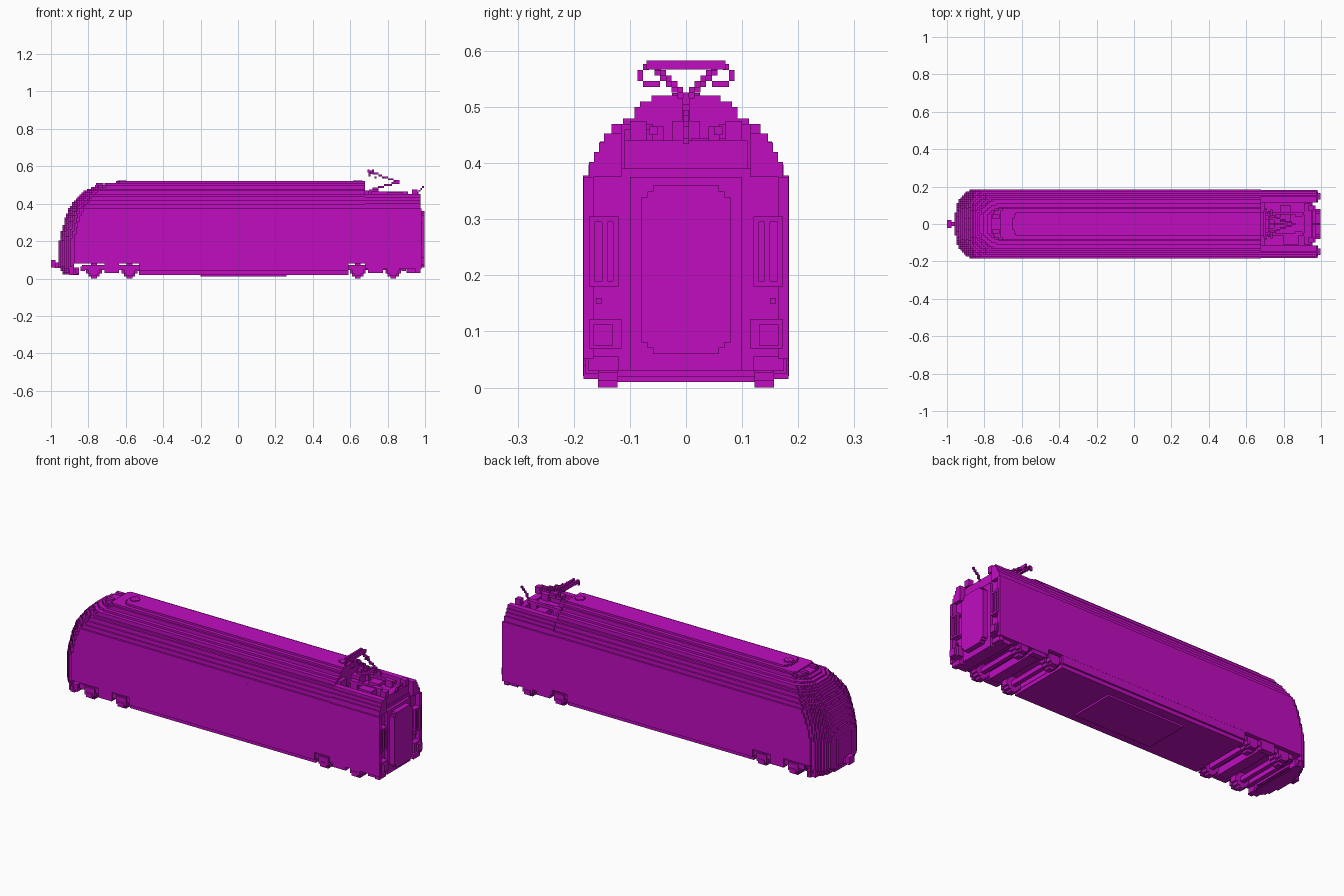
import bpy, bmesh, math
from mathutils import Vector

cube = bpy.data.objects.get("Cube")
if cube:
    bpy.data.objects.remove(cube, do_unlink=True)

V = 2 / 196  # size of one block

paint = bpy.data.materials.new("magenta paint")
paint.use_nodes = True
paint.diffuse_color = (0.53, 0.004, 0.53, 1)
paint.node_tree.nodes["Principled BSDF"].inputs["Base Color"].default_value = paint.diffuse_color


def snap(v):
    return round(v / V) * V


def make(name, bm):
    bmesh.ops.recalc_face_normals(bm, faces=bm.faces)
    mesh = bpy.data.meshes.new(name)
    bm.to_mesh(mesh)
    bm.free()
    mesh.materials.append(paint)
    obj = bpy.data.objects.new(name, mesh)
    bpy.context.collection.objects.link(obj)
    return obj


def box(bm, x0, x1, y0, y1, z0, z1):
    made = bmesh.ops.create_cube(bm, size=1)["verts"]
    for v in made:
        v.co = Vector(((x0 + x1) / 2 + v.co.x * (x1 - x0),
                       (y0 + y1) / 2 + v.co.y * (y1 - y0),
                       (z0 + z1) / 2 + v.co.z * (z1 - z0)))


def pair(bm, x0, x1, y0, y1, z0, z1):
    box(bm, x0, x1, y0, y1, z0, z1)
    box(bm, x0, x1, -y1, -y0, z0, z1)


def rod(bm, a, b, size=V):
    # Staircase of small blocks between two points
    a, b = Vector(a), Vector(b)
    n = max(1, math.ceil(max(abs(c) for c in b - a) / V))
    seen = set()
    for i in range(n + 1):
        p = a.lerp(b, i / n)
        key = tuple(round(c / V) for c in p)
        if key not in seen:
            seen.add(key)
            x, y, z = (k * V for k in key)
            h = size / 2
            box(bm, x - h, x + h, y - h, y + h, z - h, z + h)


def prism(bm, outline, z0, z1):
    face = bm.faces.new([bm.verts.new((x, y, z0)) for x, y in outline])
    ext = bmesh.ops.extrude_face_region(bm, geom=[face], use_keep_orig=True)["geom"]
    for v in ext:
        if isinstance(v, bmesh.types.BMVert):
            v.co.z = z1


# Roof steps as (top height, half width), nose line as (height, x)
STEPS = [(.375, .183), (.402, .173), (.42, .164), (.437, .155), (.453, .146), (.471, .129),
         (.48, .114), (.496, .096), (.507, .082), (.52, .061)]
NOSE = [(0, -.92), (.06, -.955), (.2, -.955), (.26, -.942), (.32, -.925), (.38, -.9),
        (.42, -.87), (.46, -.83), (.48, -.8), (.5, -.76), (.505, -.72), (.515, -.65)]


def half_width(z):
    return next((w for top, w in STEPS if z < top), STEPS[-1][1])


def nose_x(z):
    for (z0, x0), (z1, x1) in zip(NOSE, NOSE[1:]):
        if z <= z1:
            return x0 + (x1 - x0) * (z - z0) / (z1 - z0)
    return NOSE[-1][1]


def layer_outline(z, x_end):
    w = half_width(z)
    rows = round(w / V)
    pts = [(x_end, 0), (x_end, rows * V)]
    bend = .085 if z < .5 else .02
    last = None
    for j in range(rows, 0, -1):
        x = snap(nose_x(z) + bend * ((j - .5) / rows) ** 4)
        if x != last:
            if last is not None:
                pts.append((last, j * V))
            pts.append((x, j * V))
            last = x
    half = pts[1:]
    return half + [(x, -y) for x, y in reversed(half)]


def stack(bm, k0, k1, x_end):
    # Merge equal neighbouring layers into one prism
    start, current = k0, layer_outline((k0 + .5) * V, x_end)
    for k in range(k0 + 1, k1 + 1):
        nxt = layer_outline((k + .5) * V, x_end) if k < k1 else None
        if nxt != current:
            prism(bm, current, start * V, k * V)
            start, current = k, nxt


# Main body with rounded nose and stepped roof
bm = bmesh.new()
stack(bm, 8, 51, .68)
make("body_shell", bm)

# Skirt below the nose
bm = bmesh.new()
stack(bm, 2, 8, -.88)
make("nose_skirt", bm)

# Rear section around the open roof well
bm = bmesh.new()
box(bm, .68, .955, -.165, .165, 8 * V, .375)
box(bm, .68, .955, -.115, .115, .375, .39)
pair(bm, .68, .98, .165, .183, 5 * V, .375)
low = .375
for top, w in STEPS[:5]:
    if top > low:
        pair(bm, .68, .975, .115, w, low, top)
        low = top
pair(bm, .68, .7, .06, .115, .39, .47)
box(bm, .9, .955, -.165, .165, .03, 8 * V)
make("rear_section", bm)

# Underfloor equipment between the bogies
bm = bmesh.new()
box(bm, -.53, .59, -.183, .183, .04, 8 * V)
box(bm, -.53, .59, -.173, .173, .02, .04)
box(bm, -.2, .26, -.122, .122, .01, .02)
make("underfloor", bm)

# Gangway on the rear end, with stepped corners
bm = bmesh.new()
for inset in range(3):
    box(bm, .95, .998, -.079 + inset * V, .079 - inset * V, .06 + (2 - inset) * V, .36 - (2 - inset) * V)
box(bm, .95, .97, -.1, .1, .03, .375)
make("gangway", bm)

# Rear grab rails, buffers and step boxes
bm = bmesh.new()
for y in (.125, .145, .168):
    pair(bm, .975, .985, y - V / 2, y + V / 2, .18, .305)
for z in (.18, .295):
    pair(bm, .95, .985, .12, .173, z, z + V)
pair(bm, .95, .985, .115, .172, .07, .122)
pair(bm, .985, .998, .13, .165, .075, .112)
pair(bm, .95, .975, .12, .175, .03, .055)
pair(bm, .95, .965, .15, .16, .15, .16)
make("rear_fittings", bm)

# Nose coupler
bm = bmesh.new()
box(bm, -.98, -.94, -.012, .012, .055, .085)
box(bm, -1, -.975, -.022, .022, .06, .1)
make("coupler", bm)


def bogie(name, axles):
    mid = sum(axles) / 2
    bm = bmesh.new()
    pair(bm, mid - .16, mid + .15, .155, .172, .045, .072)
    pair(bm, mid - .04, mid + .04, .15, .18, .03, .08)
    box(bm, mid - .03, mid + .03, -.15, .15, .035, .075)
    for x in axles:
        # Wheels made from overlapping blocks
        for a, b in ((.015, .042), (.03, .03), (.042, .015)):
            pair(bm, x - a, x + a, .122, .157, .042 - b, .042 + b)
        box(bm, x - .012, x + .012, -.122, .122, .03, .055)
        pair(bm, x - .03, x + .03, .157, .18, .025, .068)
        pair(bm, x - .018, x + .018, .157, .183, .015, .04)
    for x in (mid - .155, mid + .15):
        box(bm, x - .012, x + .012, -.165, .165, .04, .065)
    make(name, bm)


bogie("front_bogie", (-.77, -.58))
bogie("rear_bogie", (.64, .83))

# Sand pipes behind the nose
bm = bmesh.new()
pair(bm, -.9, -.85, .13, .17, .02, .06)
make("nose_pipes", bm)

# Roof vents and horns
bm = bmesh.new()
for x in (-.62, .64):
    box(bm, x - .025, x + .025, -.012, .012, .515, .525)
    box(bm, x - .012, x + .012, -.025, .025, .515, .525)
pair(bm, -.76, -.72, .03, .05, .5, .512)
make("roof_vents", bm)

# Equipment in the roof well
bm = bmesh.new()
box(bm, .7, .93, -.05, .05, .39, .43)
pair(bm, .72, .76, .04, .06, .39, .465)
pair(bm, .86, .9, .04, .06, .39, .465)
box(bm, .71, .91, -.065, -.05, .45, .465)
box(bm, .71, .91, .05, .065, .45, .465)
box(bm, .7, .75, -.025, .025, .43, .475)
box(bm, .78, .84, .01, .1, .39, .445)
box(bm, .8, .88, -.11, -.06, .39, .46)
box(bm, .91, .95, -.11, .11, .39, .44)
pair(bm, .93, .96, .07, .1, .44, .475)
make("roof_equipment", bm)

# Pantograph with folded arm, forked upper arm and curved head
bm = bmesh.new()
rod(bm, (.72, 0, .475), (.855, 0, .515), V * 1.2)
for s in (-1, 1):
    rod(bm, (.855, 0, .517), (.715, s * .05, .567))
    rod(bm, (.73, s * .055, .545), (.73, s * .068, .545))
    rod(bm, (.705, s * .07, .57), (.705, s * .08, .56))
    rod(bm, (.705, s * .08, .56), (.705, s * .08, .55))
for x in (.697, .722):
    box(bm, x - V / 2, x + V / 2, -.07, .07, .567, .583)
box(bm, .697, .722, -.055, -.045, .56, .572)
box(bm, .697, .722, .045, .055, .56, .572)
make("pantograph", bm)

# Whip aerial at the rear
bm = bmesh.new()
rod(bm, (.95, 0, .44), (.965, 0, .465))
rod(bm, (.965, 0, .465), (.993, 0, .485))
make("aerial", bm)
